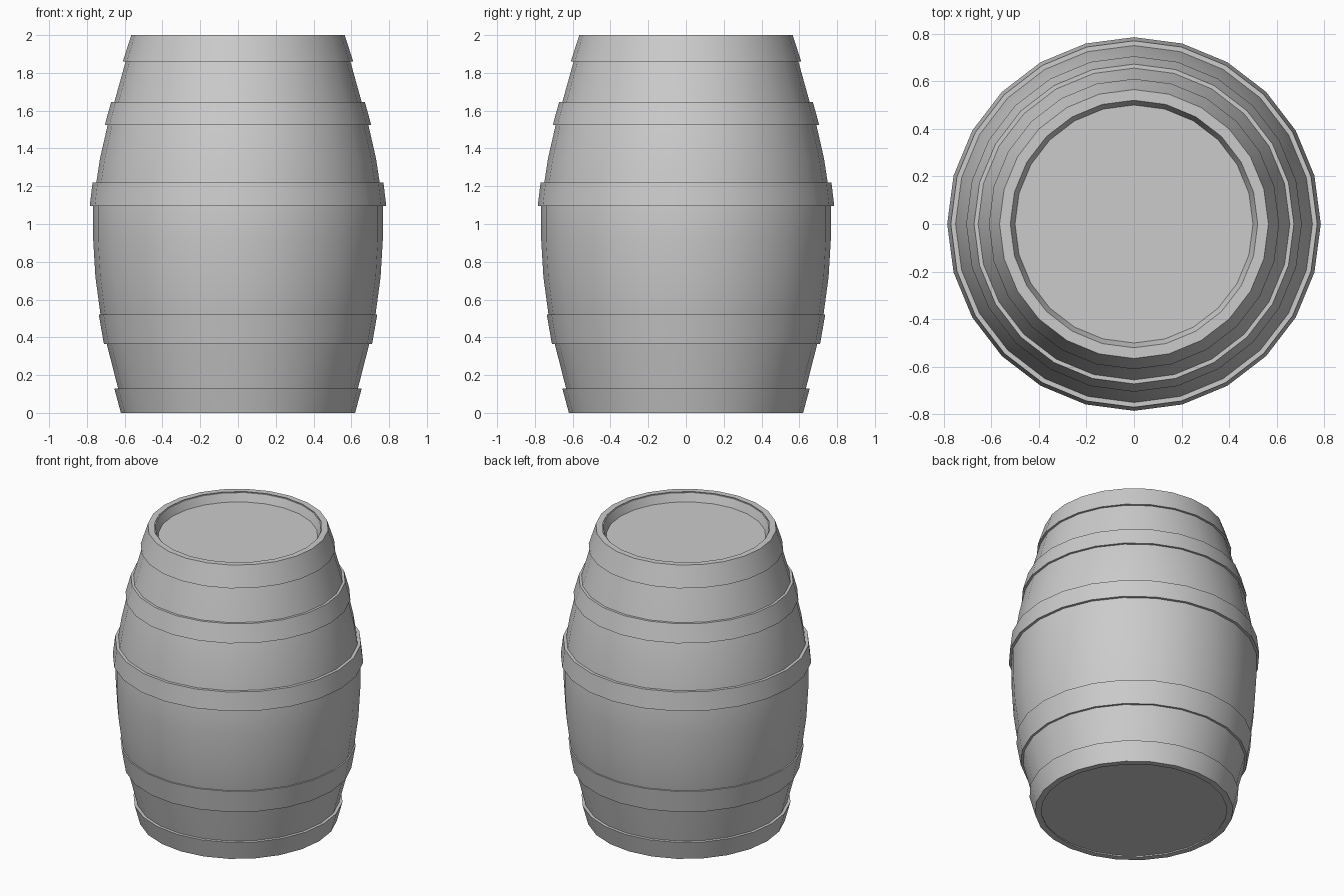
import bpy
import bmesh
import math

SIDES = 24

cube = bpy.data.objects.get("Cube")
if cube:
    bpy.data.objects.remove(cube, do_unlink=True)

grey = bpy.data.materials.new("plain grey")
grey.use_nodes = True
grey.diffuse_color = (0.6, 0.6, 0.6, 1)
grey.node_tree.nodes["Principled BSDF"].inputs["Base Color"].default_value = (0.6, 0.6, 0.6, 1)


def lathe(name, profile, closed):
    """Spin a (radius, height) profile around z; radius 0 makes a pole."""
    bm = bmesh.new()
    verts = [bm.verts.new((r, 0, z)) for r, z in profile]
    pairs = list(zip(verts, verts[1:]))
    if closed:
        pairs.append((verts[-1], verts[0]))
    edges = [bm.edges.new(p) for p in pairs]
    bmesh.ops.spin(bm, geom=verts + edges, axis=(0, 0, 1), cent=(0, 0, 0),
                   angle=math.tau, steps=SIDES, use_merge=True)
    bmesh.ops.remove_doubles(bm, verts=bm.verts, dist=0.0005)
    bmesh.ops.recalc_face_normals(bm, faces=bm.faces)
    mesh = bpy.data.meshes.new(name)
    bm.to_mesh(mesh)
    bm.free()
    mesh.materials.append(grey)
    obj = bpy.data.objects.new(name, mesh)
    bpy.context.collection.objects.link(obj)
    bpy.ops.object.select_all(action='DESELECT')
    obj.select_set(True)
    bpy.context.view_layer.objects.active = obj
    bpy.ops.object.shade_smooth_by_angle(angle=math.radians(30))


# Bulging body with a sunken lid and a nearly flush base
lathe("barrel_body", [
    (0, 0.01), (0.59, 0.01), (0.605, 0), (0.635, 0.13), (0.695, 0.365),
    (0.728, 0.52), (0.755, 0.72), (0.767, 0.92), (0.767, 1.095),
    (0.75, 1.22), (0.73, 1.35), (0.69, 1.525), (0.655, 1.645),
    (0.595, 1.86), (0.55, 1.995), (0.52, 1.995), (0.5, 1.94), (0, 1.94),
], False)

# Hoops: bottom height and radius, top height and radius
HOOPS = {
    "base_hoop": (0, 0.62, 0.13, 0.655),
    "lower_hoop": (0.365, 0.71, 0.52, 0.737),
    "middle_hoop": (1.095, 0.785, 1.22, 0.77),
    "upper_hoop": (1.525, 0.705, 1.645, 0.672),
    "top_hoop": (1.86, 0.61, 2, 0.565),
}
for name, (z0, r0, z1, r1) in HOOPS.items():
    t = 0.04
    lathe(name, [(r0, z0), (r1, z1), (r1 - t, z1), (r0 - t, z0)], True)
